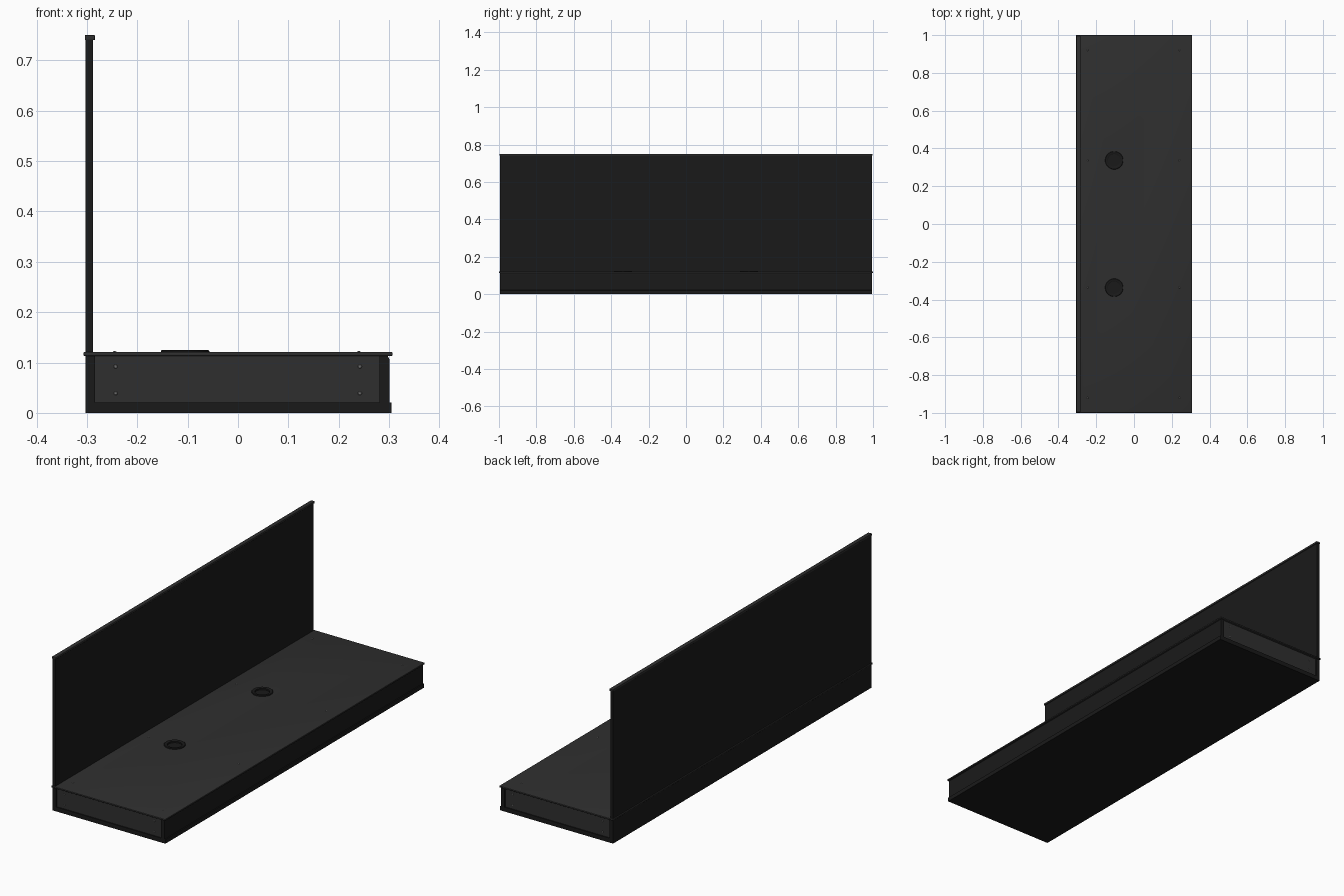
import bpy, bmesh, math

if "Cube" in bpy.data.objects:
    bpy.data.objects.remove(bpy.data.objects["Cube"])


def material(name, v):
    m = bpy.data.materials.new(name)
    m.diffuse_color = (v, v, v, 1)
    m.use_nodes = True
    m.node_tree.nodes["Principled BSDF"].inputs["Base Color"].default_value = m.diffuse_color
    return m


CHARCOAL = material("charcoal", 0.028)
BLACK = material("black", 0.01)
STEEL = material("steel", 0.15)


def finish(name, bm, mat, smooth=False):
    bmesh.ops.recalc_face_normals(bm, faces=bm.faces)
    me = bpy.data.meshes.new(name)
    bm.to_mesh(me)
    bm.free()
    ob = bpy.data.objects.new(name, me)
    bpy.context.collection.objects.link(ob)
    me.materials.append(mat)
    if smooth:
        bpy.ops.object.select_all(action='DESELECT')
        ob.select_set(True)
        bpy.context.view_layer.objects.active = ob
        bpy.ops.object.shade_smooth_by_angle(angle=math.radians(35))
    return ob


def box(name, x, y, z, mat, bevel=0.0):
    bm = bmesh.new()
    bmesh.ops.create_cube(bm, size=1)
    for v in bm.verts:
        v.co = [r[0] + (c + 0.5) * (r[1] - r[0]) for c, r in zip(v.co, (x, y, z))]
    if bevel:
        bmesh.ops.bevel(bm, geom=bm.edges[:], offset=bevel, segments=3,
                        profile=0.5, affect='EDGES')
    return finish(name, bm, mat, bevel > 0)


def extrude_y(name, pts, y0, y1, mat):
    # closed x-z section swept along the length
    bm = bmesh.new()
    f = bm.faces.new([bm.verts.new((x, y0, z)) for x, z in pts])
    r = bmesh.ops.extrude_face_region(bm, geom=[f])
    bmesh.ops.translate(bm, vec=(0, y1 - y0, 0),
                        verts=[g for g in r["geom"] if isinstance(g, bmesh.types.BMVert)])
    return finish(name, bm, mat)


def lathe(name, pts, loc, mat, steps=40):
    # spin an r-z profile about the vertical axis
    bm = bmesh.new()
    vs = [bm.verts.new((r, 0, z)) for r, z in pts]
    es = [bm.edges.new(p) for p in zip(vs, vs[1:])]
    bmesh.ops.spin(bm, geom=vs + es, axis=(0, 0, 1), cent=(0, 0, 0),
                   steps=steps, angle=math.tau)
    bmesh.ops.remove_doubles(bm, verts=bm.verts, dist=1e-5)
    ob = finish(name, bm, mat, True)
    ob.location = loc
    return ob


# folded tray: back wall, floor, kick lip and front fascia
extrude_y("base_tray", [
    (-0.303, 0.114), (-0.303, 0.0), (0.305, 0.0), (0.305, 0.020),
    (0.301, 0.021), (0.301, 0.106), (0.297, 0.114), (0.281, 0.114),
    (0.281, 0.021), (-0.284, 0.021), (-0.284, 0.114)], -0.994, 0.994, BLACK)

# recessed end panels with screws
screw = [(0, 0.0015), (0.0028, 0.0013), (0.004, 0)]
for side, label in ((-1, "front"), (1, "back")):
    box(f"end_panel_{label}", (-0.284, 0.281), sorted((side * 0.989, side * 0.975)),
        (0.021, 0.114), CHARCOAL)
    for x in (-0.243, 0.242):
        for z in (0.039, 0.092):
            s = lathe("end_screw", screw, (x, side * 0.989, z), STEEL, 12)
            s.rotation_euler.x = -side * math.pi / 2

# top plate with cable holes cut through
top = box("top_plate", (-0.307, 0.307), (-1, 1), (0.113, 0.121), CHARCOAL, 0.0025)
for y in (-0.337, 0.337):
    bm = bmesh.new()
    bmesh.ops.create_cone(bm, segments=40, radius1=0.04, radius2=0.04, depth=0.08,
                          cap_ends=True)
    cutter = finish("hole_cutter", bm, BLACK)
    cutter.location = (-0.105, y, 0.117)
    cutter.hide_render = True
    cutter.hide_set(True)
    mod = top.modifiers.new("hole", 'BOOLEAN')
    mod.object = cutter
    mod.solver = 'EXACT'
    # grommet ring and sunken cap
    lathe("cable_grommet", [(0.039, -0.02), (0.039, 0), (0.048, 0), (0.048, 0.002),
                            (0.046, 0.004), (0.036, 0.004), (0.033, 0.002),
                            (0.033, -0.02), (0.039, -0.02)], (-0.105, y, 0.121), BLACK)
    lathe("grommet_cap", [(0, -0.005), (0.034, -0.005), (0.034, -0.009), (0, -0.009)],
          (-0.105, y, 0.121), BLACK)

# top plate screws
for x in (-0.245, 0.240):
    for y in (-0.92, -0.337, 0.337, 0.92):
        lathe("top_screw", screw, (x, y, 0.121), STEEL, 12)

# upright back panel and its cap strip
box("back_panel", (-0.303, -0.288), (-0.994, 0.994), (0.121, 0.742), BLACK)
box("back_panel_cap", (-0.304, -0.284), (-0.997, 0.997), (0.740, 0.750), CHARCOAL, 0.0015)
